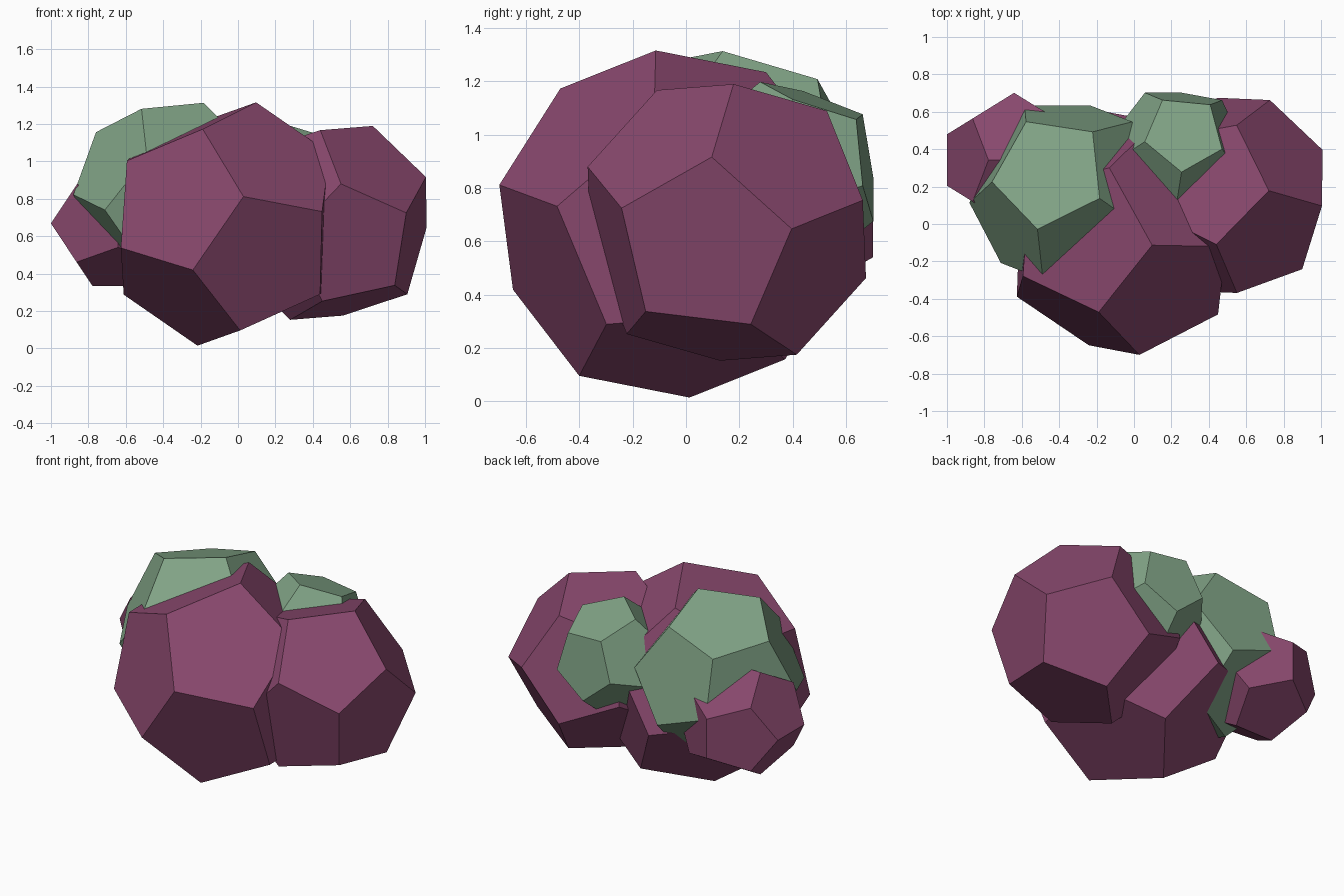
import bpy, bmesh, math
from mathutils import Vector, Matrix

if "Cube" in bpy.data.objects:
    bpy.data.objects.remove(bpy.data.objects["Cube"])

PHI = (1 + math.sqrt(5)) / 2


def material(name, rgb):
    m = bpy.data.materials.new(name)
    m.diffuse_color = (*rgb, 1)
    m.use_nodes = True
    m.node_tree.nodes["Principled BSDF"].inputs["Base Color"].default_value = m.diffuse_color
    return m


def dodecahedron(name, mat, centre, radius, p, q, z_scale=1.0):
    """Regular dodecahedron, turned so that one edge runs from p to q."""
    centre, p, q = Vector(centre), Vector(p), Vector(q)
    x = (p + q - 2 * centre).normalized()
    y = q - p
    y = (y - x * y.dot(x)).normalized()
    z = x.cross(y)
    turn = Matrix((x, y, z)).transposed()

    # cube corners plus three golden rectangles
    signs = (-1, 1)
    pts = [(a, b, c) for a in signs for b in signs for c in signs]
    for a in signs:
        for b in signs:
            u, v = a * PHI, b / PHI
            pts += [(u, v, 0), (0, u, v), (v, 0, u)]

    bm = bmesh.new()
    for pt in pts:
        co = turn @ Vector(pt) * (radius / math.sqrt(3))
        co.z *= z_scale
        bm.verts.new(co)
    bmesh.ops.convex_hull(bm, input=bm.verts[:])
    # merge hull triangles into pentagons
    bmesh.ops.dissolve_limit(bm, angle_limit=math.radians(5),
                             verts=bm.verts[:], edges=bm.edges[:])
    bmesh.ops.recalc_face_normals(bm, faces=bm.faces[:])
    mesh = bpy.data.meshes.new(name)
    bm.to_mesh(mesh)
    bm.free()
    mesh.materials.append(mat)
    ob = bpy.data.objects.new(name, mesh)
    ob.location = centre
    bpy.context.collection.objects.link(ob)
    return ob


purple = material("purple", (0.25, 0.065, 0.155))
green = material("green", (0.22, 0.37, 0.24))

# purple lumps
dodecahedron("large_centre_lump", purple, (-0.06, -0.05, 0.665), 0.672,
             (0.03, -0.70, 0.81), (-0.19, -0.48, 1.18))
dodecahedron("right_lump", purple, (0.50, 0.153, 0.671), 0.564,
             (1.0, 0.09, 0.92), (1.0, 0.40, 0.64))
dodecahedron("small_left_lump", purple, (-0.641, 0.342, 0.668), 0.3845,
             (-1.0, 0.20, 0.668), (-1.0, 0.484, 0.668), z_scale=0.93)

# green lumps on top
dodecahedron("left_green_lump", green, (-0.361, 0.169, 0.823), 0.522,
             (-0.52, -0.03, 1.28), (-0.18, 0.14, 1.31))
dodecahedron("right_green_lump", green, (0.239, 0.391, 0.856), 0.36,
             (0.055, 0.44, 1.17), (0.257, 0.278, 1.19))
